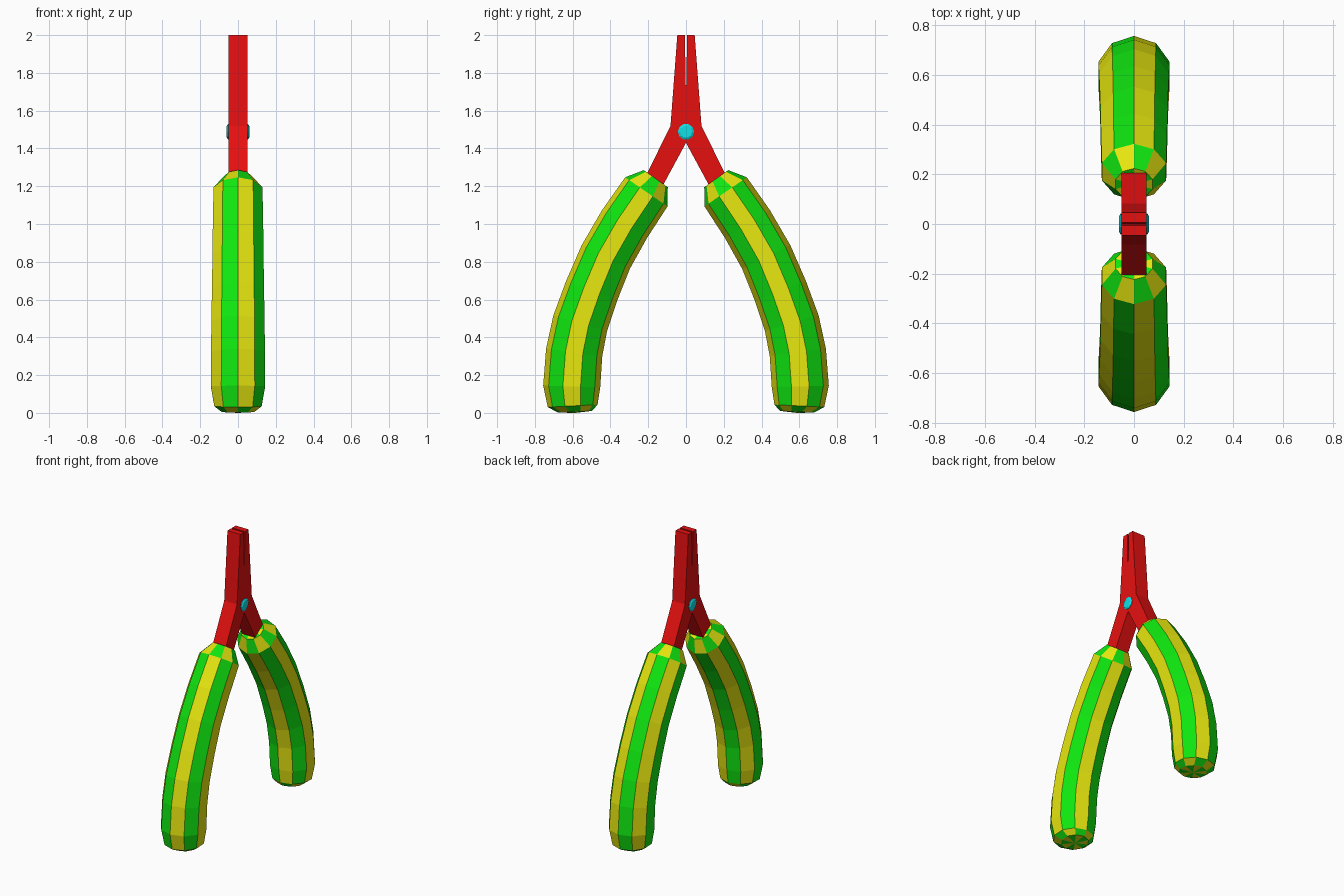
import bpy, bmesh
from math import sin, cos, pi
from mathutils import Vector

cube = bpy.data.objects.get("Cube")
if cube:
    bpy.data.objects.remove(cube)


def material(name, rgb):
    m = bpy.data.materials.new(name)
    m.use_nodes = True
    m.diffuse_color = (*rgb, 1)
    bsdf = next(n for n in m.node_tree.nodes if n.type == 'BSDF_PRINCIPLED')
    bsdf.inputs["Base Color"].default_value = (*rgb, 1)
    return m


RED = material("red", (0.8, 0.005, 0.005))
GREEN = material("green", (0.005, 0.8, 0.005))
YELLOW = material("yellow", (0.8, 0.8, 0.005))
CYAN = material("cyan", (0.005, 0.75, 0.8))


def finish(bm, name, mats):
    bmesh.ops.recalc_face_normals(bm, faces=bm.faces)
    mesh = bpy.data.meshes.new(name)
    bm.to_mesh(mesh)
    bm.free()
    for m in mats:
        mesh.materials.append(m)
    obj = bpy.data.objects.new(name, mesh)
    bpy.context.collection.objects.link(obj)
    return obj


# Grip stations from top to bottom: y, z, radius
GRIP = [(0.16, 1.24, 0.078), (0.21, 1.17, 0.136), (0.325, 1.0, 0.14),
        (0.425, 0.825, 0.142), (0.5, 0.645, 0.145), (0.56, 0.475, 0.148),
        (0.592, 0.32, 0.15), (0.605, 0.14, 0.151), (0.6, 0.037, 0.132),
        (0.587, 0.006, 0.09)]
SIDES = 10


def grip(name, side):
    """Curved ten-sided tube with alternating stripes; stripes shift on the end caps."""
    bm = bmesh.new()
    centres = [Vector((0, y, z)) for y, z, r in GRIP]
    rings = []
    last = len(GRIP) - 1
    for i, (c, (y, z, r)) in enumerate(zip(centres, GRIP)):
        along = (centres[min(i + 1, last)] - centres[max(i - 1, 0)]).normalized()
        if i >= last - 1:
            along = Vector((0, -0.05, -1)).normalized()
        out = Vector((0, -along.z, along.y))
        ring = []
        for k in range(SIDES):
            a = 2 * pi * k / SIDES
            p = c + out * (r * cos(a)) + Vector((r * sin(a), 0, 0))
            ring.append(bm.verts.new((p.x, side * p.y, max(p.z, 0))))
        rings.append(ring)
    for i in range(last):
        shift = 1 if i in (0, last - 1) else 0
        for k in range(SIDES):
            n = (k + 1) % SIDES
            f = bm.faces.new((rings[i][k], rings[i][n], rings[i + 1][n], rings[i + 1][k]))
            f.material_index = (k + shift + 1) % 2
    # Closed ends made of striped wedges
    for ring, tip in ((rings[0], centres[0]), (rings[-1], Vector((0, 0.587, 0)))):
        hub = bm.verts.new((0, side * tip.y, tip.z))
        for k in range(SIDES):
            f = bm.faces.new((ring[k], ring[(k + 1) % SIDES], hub))
            f.material_index = (k + 1) % 2
    return finish(bm, name, (GREEN, YELLOW))


# One half of the jaws with its arm: y, z outline
JAW = [(0.006, 2.0), (0.046, 2.0), (0.082, 1.52), (0.222, 1.235),
       (0.138, 1.175), (0.0, 1.43), (0.0, 1.66)]


def jaw(name, side):
    bm = bmesh.new()
    face = bm.faces.new([bm.verts.new((-0.05, side * y, z)) for y, z in JAW])
    ext = bmesh.ops.extrude_face_region(bm, geom=[face])
    moved = [v for v in ext["geom"] if isinstance(v, bmesh.types.BMVert)]
    bmesh.ops.translate(bm, verts=moved, vec=(0.1, 0, 0))
    return finish(bm, name, (RED,))


for label, side in (("front", -1), ("back", 1)):
    grip(label + "_grip", side)
    jaw(label + "_jaw", side)

# Pivot pin with chamfered heads
bm = bmesh.new()
rings = []
for x, r in ((-0.06, 0.032), (-0.053, 0.043), (0.053, 0.043), (0.06, 0.032)):
    rings.append([bm.verts.new((x, r * cos(2 * pi * k / SIDES),
                                1.488 + r * sin(2 * pi * k / SIDES)))
                  for k in range(SIDES)])
for a, b in zip(rings, rings[1:]):
    for k in range(SIDES):
        n = (k + 1) % SIDES
        bm.faces.new((a[k], a[n], b[n], b[k]))
bm.faces.new(rings[0])
bm.faces.new(rings[-1])
finish(bm, "pivot_pin", (CYAN,))
